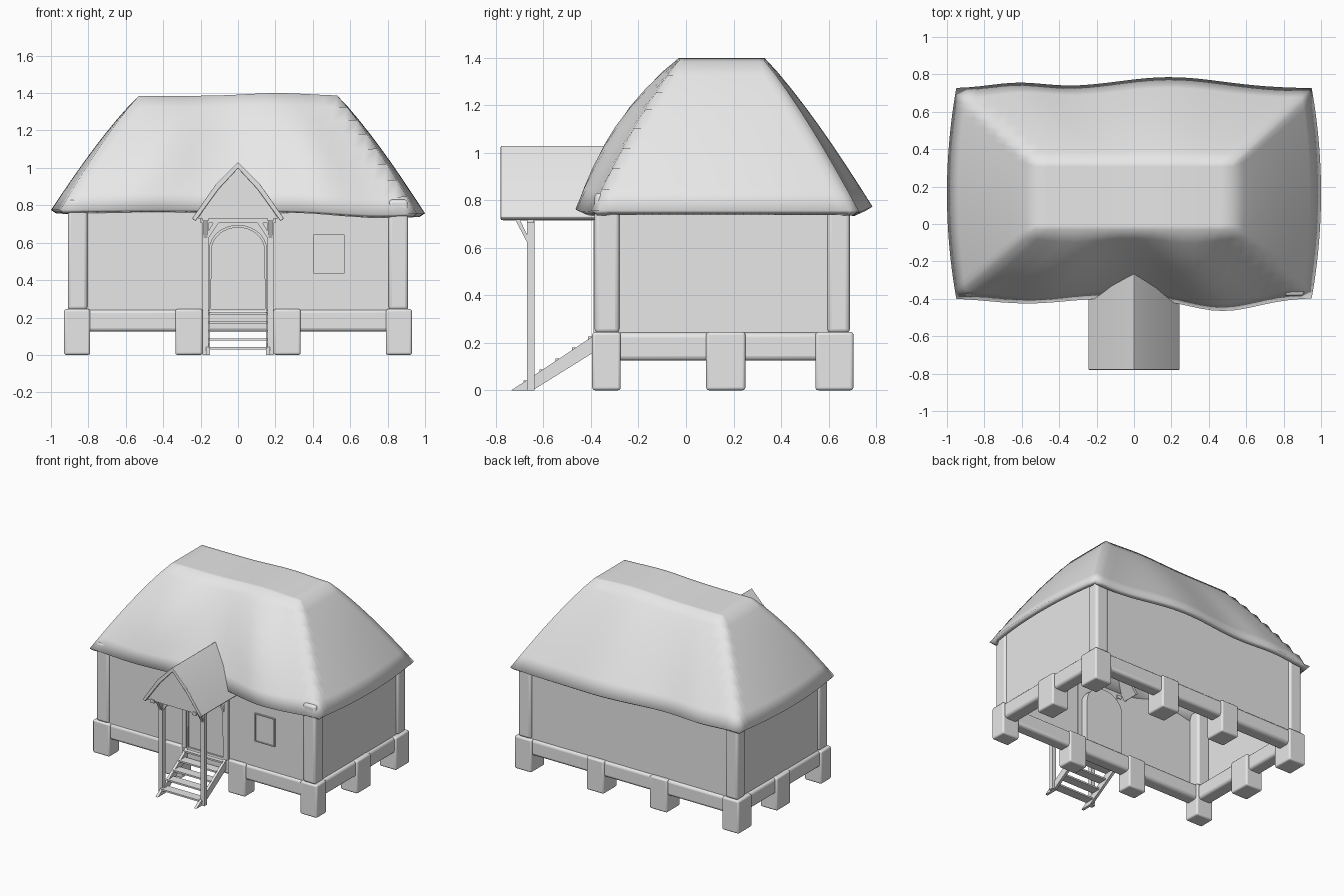
import bpy, bmesh, math
from mathutils import Vector

if "Cube" in bpy.data.objects:
    bpy.data.objects.remove(bpy.data.objects["Cube"])

GREY = (0.8, 0.8, 0.8, 1)
mat = bpy.data.materials.new("plain grey")
mat.use_nodes = True
mat.diffuse_color = GREY
mat.node_tree.nodes["Principled BSDF"].inputs["Base Color"].default_value = GREY


def finish(bm, name, bevel=0, angle=35):
    """Turn a bmesh into a shaded object, with optional rounded edges."""
    bmesh.ops.recalc_face_normals(bm, faces=bm.faces)
    mesh = bpy.data.meshes.new(name)
    bm.to_mesh(mesh)
    bm.free()
    mesh.materials.append(mat)
    obj = bpy.data.objects.new(name, mesh)
    bpy.context.collection.objects.link(obj)
    if bevel:
        mod = obj.modifiers.new("Rounded edges", 'BEVEL')
        mod.width, mod.segments = bevel, 3
    bpy.ops.object.select_all(action='DESELECT')
    obj.select_set(True)
    bpy.context.view_layer.objects.active = obj
    bpy.ops.object.shade_smooth_by_angle(angle=math.radians(angle))
    return obj


def box_mesh(lo, hi):
    bm = bmesh.new()
    bmesh.ops.create_cube(bm, size=1)
    for v in bm.verts:
        v.co = Vector([(a + b) / 2 + c * (b - a) for a, b, c in zip(lo, hi, v.co)])
    return bm


def box(name, lo, hi, bevel=0):
    return finish(box_mesh(lo, hi), name, bevel)


def prism(points, axis, start, end):
    """Extrude a 2D outline along x or y."""
    bm = bmesh.new()
    place = (lambda a, b: (a, start, b)) if axis == 'y' else (lambda a, b: (start, a, b))
    face = bm.faces.new([bm.verts.new(place(*p)) for p in points])
    new = bmesh.ops.extrude_face_region(bm, geom=[face])["geom"]
    shift = Vector((0, end - start, 0) if axis == 'y' else (end - start, 0, 0))
    bmesh.ops.translate(bm, vec=shift, verts=[g for g in new if isinstance(g, bmesh.types.BMVert)])
    bmesh.ops.recalc_face_normals(bm, faces=bm.faces)
    return bm


def recess_front(bm, width, depth):
    """Frame the face that looks forward and sink its panel."""
    front = min(bm.faces, key=lambda f: f.calc_center_median().y)
    bmesh.ops.inset_region(bm, faces=[front], thickness=width)
    for v in bmesh.ops.extrude_face_region(bm, geom=[front])["geom"]:
        if isinstance(v, bmesh.types.BMVert):
            v.co.y += depth
    bm.faces.remove(front)


def hump(a, centre, width):
    return math.exp(-((a - centre) / width) ** 2)


# Thatched hip roof: a square grid moulded into a flat ridge and four slopes
def thatch(u, v):
    m = max(abs(u), abs(v))
    top = 1.385 + 0.015 * hump(u, 0.2, 0.22)
    if m <= 0.5:
        return (u * 1.06, 0.15 + v * 0.36, top)
    t, su, sv = (m - 0.5) * 2, u / m, v / m
    front = -0.395 - 0.03 * hump(su, -0.6, 0.3) - 0.07 * hump(su, 0.5, 0.28)
    back = 0.725 + 0.06 * hump(su, 0.2, 0.42) + 0.03 * hump(su, -0.65, 0.22)
    outer_x = su * (0.95 + 0.05 * (1 - sv * sv))
    outer_y = front + (back - front) * (sv + 1) / 2
    x = su * 0.53 * (1 - t) + outer_x * t
    y = (0.15 + sv * 0.18) * (1 - t) + outer_y * t
    bulge = math.sin(math.pi * t)
    if sv < 0:
        y -= 0.05 * bulge * sv * sv * (hump(su, 0.5, 0.3) + hump(su, -0.55, 0.3))
    eave = 0.775 - 0.025 * hump(su, 0.8, 0.35)
    return (x, y, top + (eave - top) * t ** 1.08 + 0.015 * bulge)


bm = bmesh.new()
bmesh.ops.create_grid(bm, x_segments=32, y_segments=32, size=1)
for v in bm.verts:
    v.co = thatch(v.co.x, v.co.y)
roof = finish(bm, "thatched_roof", angle=60)
solid = roof.modifiers.new("Thatch thickness", 'SOLIDIFY')
solid.thickness, solid.offset = 0.035, -1

# Walls, open below and above
bm = box_mesh((-0.895, -0.37, 0.24), (0.895, 0.675, 0.82))
bmesh.ops.delete(bm, geom=[f for f in bm.faces if abs(f.normal.z) > 0.9], context='FACES')
finish(bm, "walls")

# Corner posts and the footings below them
for sx, side in ((-1, "right"), (1, "left")):
    for y0, y1, end in ((-0.385, -0.28, "front"), (0.595, 0.69, "back")):
        xa, xb = sorted((sx * 0.805, sx * 0.91))
        box(f"{end}_{side}_corner_post", (xa, y0, 0.24), (xb, y1, 0.83), 0.018)
    for y0, y1, end in ((-0.395, -0.275, "front"), (0.545, 0.705, "back")):
        xa, xb = sorted((sx * 0.79, sx * 0.93))
        box(f"{end}_{side}_corner_footing", (xa, y0, 0), (xb, y1, 0.245), 0.012)
        xa, xb = sorted((sx * 0.19, sx * 0.335))
        box(f"{end}_{side}_inner_footing", (xa, y0, 0), (xb, y1, 0.245), 0.012)
    xa, xb = sorted((sx * 0.79, sx * 0.93))
    box(f"{side}_middle_footing", (xa, 0.085, 0), (xb, 0.25, 0.245), 0.012)
    # Sill beam along the side
    xa, xb = sorted((sx * 0.81, sx * 0.915))
    box(f"{side}_sill_beam", (xa, -0.3, 0.125), (xb, 0.6, 0.243), 0.02)

# Sill beams along front and back
box("front_sill_beam", (-0.82, -0.382, 0.125), (0.82, -0.285, 0.243), 0.02)
box("back_sill_beam", (-0.82, 0.59, 0.125), (0.82, 0.692, 0.243), 0.02)

# Arched door with a frame around a sunk panel
arch = [(-0.155, 0.235), (0.155, 0.235)]
for i in range(17):
    a = math.pi * i / 16
    arch.append((0.155 * math.cos(a), 0.56 + 0.135 * math.sin(a)))
bm = prism(arch, 'y', -0.385, -0.31)
recess_front(bm, 0.014, 0.01)
finish(bm, "arched_door")

# Window with a narrow frame
bm = box_mesh((0.405, -0.383, 0.435), (0.57, -0.36, 0.645))
recess_front(bm, 0.008, 0.008)
finish(bm, "window")

# Porch roof, with a gable panel set back from its front edge
profile = [(0, 1.03), (0.12, 0.91), (0.245, 0.73), (0.228, 0.715), (0.105, 0.885), (0, 0.998)]
profile += [(-x, z) for x, z in reversed(profile[1:5])]
finish(prism(profile, 'y', -0.78, -0.25), "porch_roof", 0.004)
finish(prism([(-0.215, 0.73), (0.215, 0.73), (0.105, 0.89), (0, 1.0), (-0.105, 0.89)],
             'y', -0.765, -0.75), "porch_gable")
box("porch_cross_beam", (-0.2, -0.67, 0.705), (0.2, -0.64, 0.735))

# Porch posts, brackets, plates and stair stringers, one set per side
for sx, side in ((-1, "right"), (1, "left")):
    xa, xb = sorted((sx * 0.157, sx * 0.19))
    box(f"{side}_porch_post", (xa, -0.67, 0), (xb, -0.637, 0.735))
    box(f"{side}_wall_post", (xa, -0.39, 0.235), (xb, -0.365, 0.735))
    box(f"{side}_porch_plate", (xa, -0.77, 0.715), (xb, -0.36, 0.74))
    finish(prism([(-0.665, 0.615), (-0.665, 0.645), (-0.7, 0.72), (-0.72, 0.72)],
                 'x', xa + 0.005, xb - 0.005), f"{side}_porch_bracket")
    finish(prism([(sx * 0.16, 0.62), (sx * 0.16, 0.66), (sx * 0.13, 0.71), (sx * 0.1, 0.71)],
                 'y', -0.662, -0.645), f"{side}_porch_brace")
    xa, xb = sorted((sx * 0.15, sx * 0.17))
    finish(prism([(-0.735, 0), (-0.645, 0), (-0.38, 0.165), (-0.38, 0.235)],
                 'x', xa, xb), f"{side}_stair_stringer")

# Stair treads
for i in range(5):
    y, z = -0.685 + 0.068 * i, 0.03 + 0.046 * i
    box(f"stair_tread_{i + 1}", (-0.155, y, z), (0.155, y + 0.07, z + 0.012))
